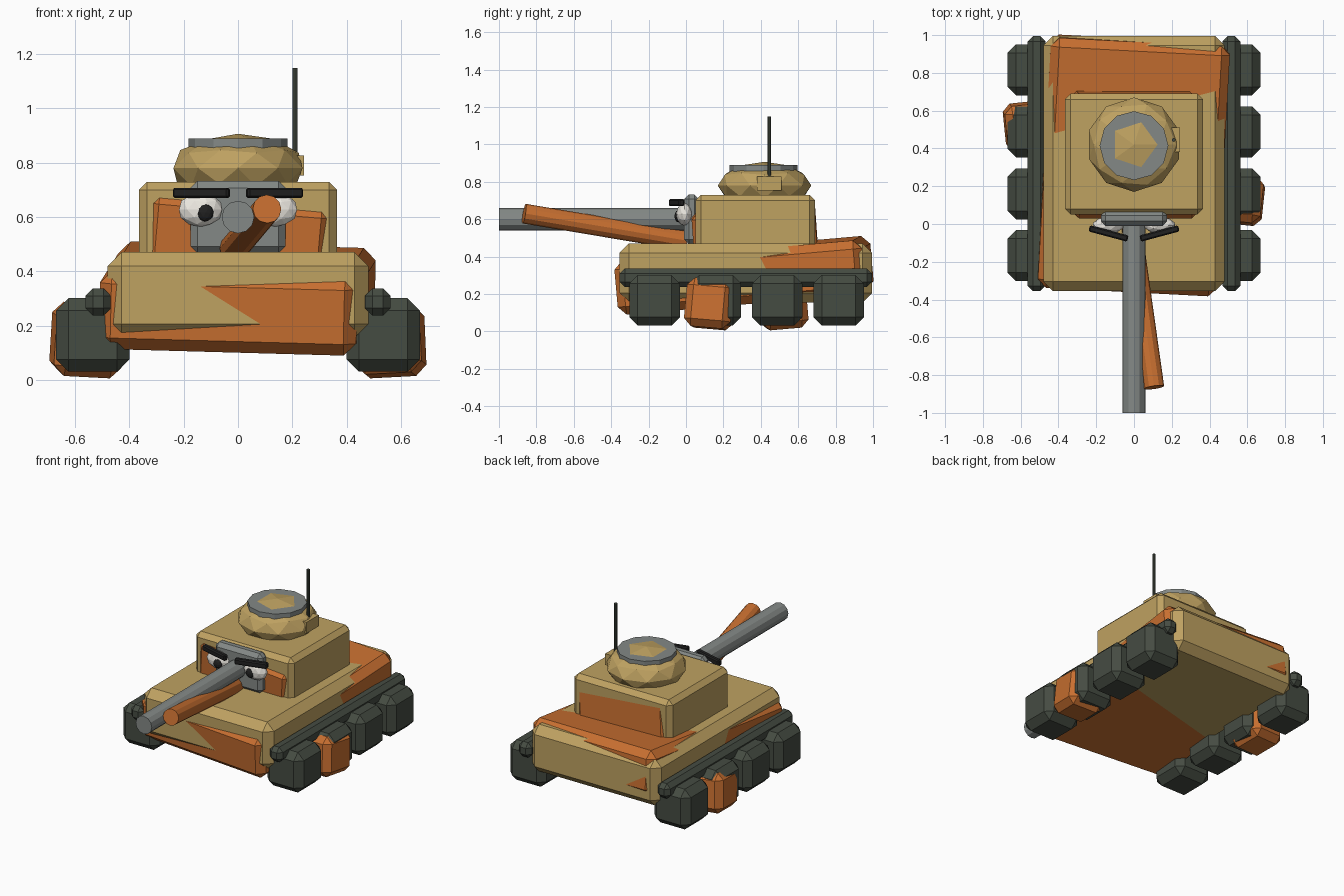
import bpy, bmesh
from math import radians
from mathutils import Vector, Euler, Matrix

if "Cube" in bpy.data.objects:
    bpy.data.objects.remove(bpy.data.objects["Cube"])


def material(name, rgb):
    m = bpy.data.materials.new(name)
    m.diffuse_color = (*rgb, 1)
    m.use_nodes = True
    m.node_tree.nodes["Principled BSDF"].inputs["Base Color"].default_value = m.diffuse_color
    return m


TAN = material("tan_paint", (0.52, 0.36, 0.12))
RUST = material("orange_paint", (0.58, 0.16, 0.03))
DARK = material("dark_rubber", (0.06, 0.072, 0.055))
STEEL = material("steel", (0.23, 0.25, 0.24))
BLACK = material("black", (0.015, 0.015, 0.015))
WHITE = material("eye_white", (0.85, 0.82, 0.76))


def finish(name, bm, mat, loc, rot=(0, 0, 0)):
    bmesh.ops.recalc_face_normals(bm, faces=bm.faces[:])
    me = bpy.data.meshes.new(name)
    bm.to_mesh(me)
    bm.free()
    me.materials.append(mat)
    ob = bpy.data.objects.new(name, me)
    ob.location = loc
    ob.rotation_euler = Euler([radians(a) for a in rot])
    bpy.context.collection.objects.link(ob)
    return ob


def box(name, loc, size, bevel, mat, rot=(0, 0, 0)):
    bm = bmesh.new()
    bmesh.ops.create_cube(bm, size=1, matrix=Matrix.Diagonal((*size, 1)))
    if bevel:
        bmesh.ops.bevel(bm, geom=bm.edges[:], offset=bevel, segments=1,
                        profile=0.5, affect='EDGES')
    return finish(name, bm, mat, loc, rot)


def rod(name, a, b, r, sides, mat):
    a, b = Vector(a), Vector(b)
    bm = bmesh.new()
    bmesh.ops.create_cone(bm, cap_ends=True, segments=sides, radius1=r,
                          radius2=r, depth=(b - a).length)
    bm.transform((b - a).to_track_quat('Z', 'Y').to_matrix().to_4x4())
    return finish(name, bm, mat, (a + b) / 2)


def ball(name, loc, radii, mat):
    bm = bmesh.new()
    bmesh.ops.create_icosphere(bm, subdivisions=2, radius=1,
                               matrix=Matrix.Diagonal((*radii, 1)))
    return finish(name, bm, mat, loc)


# Hull with a slightly skewed orange hull pushed through it
box("hull", (0, 0.32, 0.313), (0.96, 1.35, 0.315), 0.05, TAN)
box("skewed_hull", (-0.003, 0.31, 0.30), (0.95, 1.33, 0.29), 0.045, RUST, (5, 1.6, -3))

# Turret and its skewed twin
box("turret", (0, 0.37, 0.58), (0.73, 0.64, 0.30), 0.03, TAN)
box("skewed_turret", (0, 0.367, 0.535), (0.66, 0.66, 0.28), 0.03, RUST, (4, 5, 0))

# Running gear, both sides
for s, side in ((1, "right"), (-1, "left")):
    box(f"side_rail_{side}", (s * 0.515, 0.32, 0.287), (0.095, 1.35, 0.10), 0.028, DARK)
    for i in range(4):
        box(f"wheel_{side}_{i + 1}", (s * 0.535, -0.168 + i * 0.328, 0.166),
            (0.27, 0.27, 0.27), 0.045, DARK)
box("loose_wheel_right", (0.557, 0.13, 0.147), (0.25, 0.25, 0.26), 0.04, RUST, (-5, -3, -6))
box("loose_wheel_left", (-0.557, 0.515, 0.147), (0.25, 0.25, 0.26), 0.04, RUST, (5, 3, 6))

# Cupola dome, hatch ring, antenna
ball("cupola", (0, 0.42, 0.78), (0.25, 0.25, 0.127), TAN)
rod("hatch_ring", (0, 0.415, 0.845), (0, 0.415, 0.889), 0.182, 12, STEEL)
box("antenna_base", (0.208, 0.445, 0.79), (0.07, 0.13, 0.075), 0, TAN)
rod("antenna", (0.21, 0.445, 0.78), (0.21, 0.445, 1.15), 0.01, 8, DARK)

# Mantlet and guns
box("mantlet", (0, 0.03, 0.60), (0.35, 0.08, 0.265), 0.025, STEEL)
rod("gun", (0, 0.03, 0.60), (0, -1.0, 0.60), 0.06, 12, STEEL)
rod("bent_gun", (-0.015, 0, 0.485), (0.107, -0.865, 0.63), 0.053, 12, RUST)

# Face: eyes, pupils and frowning brows
for s, side in ((1, "right"), (-1, "left")):
    ball(f"eye_{side}", (s * 0.138, -0.008, 0.627), (0.083, 0.045, 0.063), WHITE)
    ball(f"pupil_{side}", (s * 0.12, -0.042, 0.616), (0.031, 0.02, 0.033), BLACK)
    box(f"brow_{side}", (s * 0.135, -0.05, 0.689), (0.212, 0.034, 0.038), 0.007,
        BLACK, (0, 0, s * 15))
